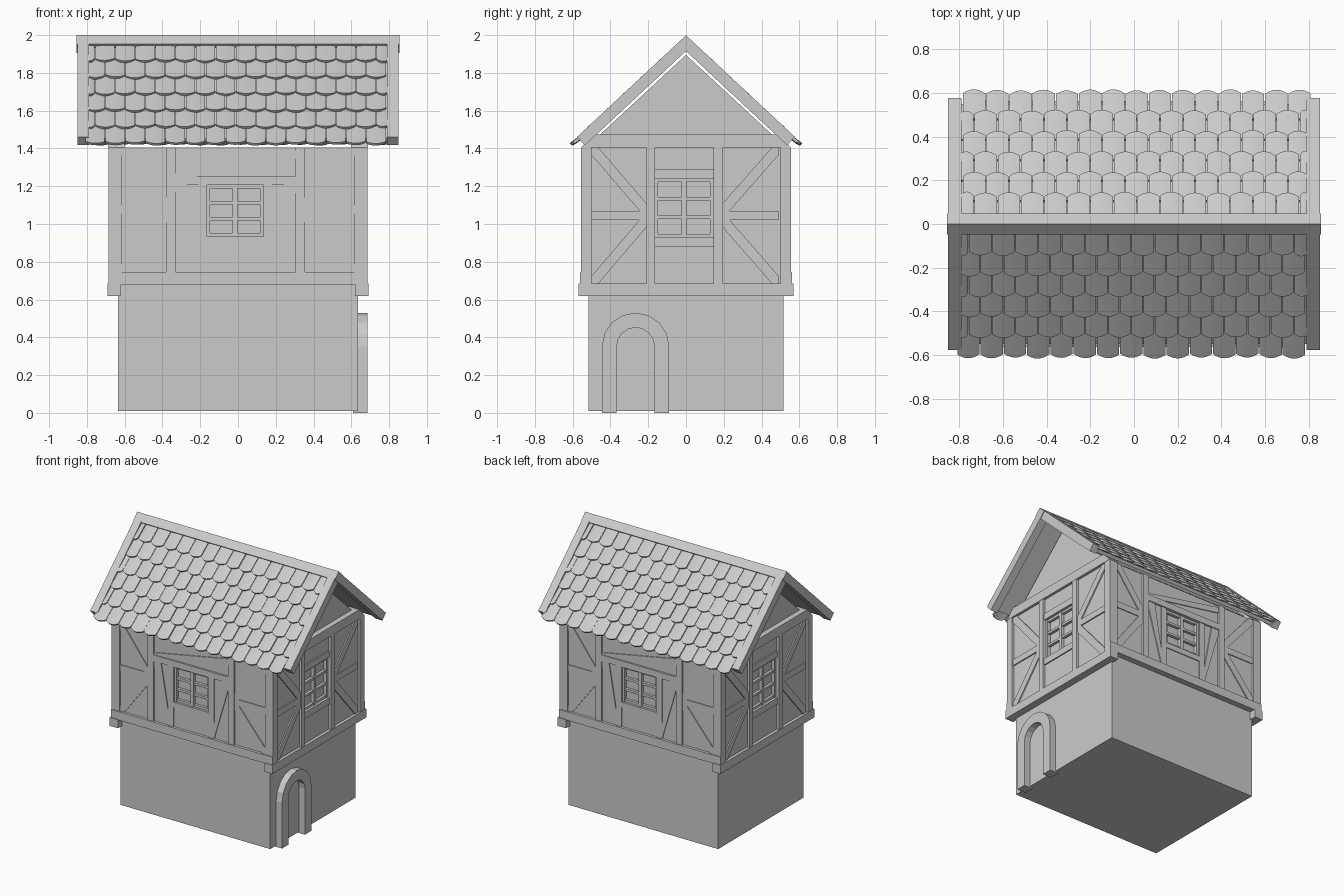
import bpy, bmesh, math, random

if "Cube" in bpy.data.objects:
    bpy.data.objects.remove(bpy.data.objects["Cube"])
random.seed(3)


def make(name, bm):
    bmesh.ops.recalc_face_normals(bm, faces=bm.faces[:])
    me = bpy.data.meshes.new(name)
    bm.to_mesh(me)
    bm.free()
    ob = bpy.data.objects.new(name, me)
    bpy.context.collection.objects.link(ob)
    return ob


def prism(bm, a, b):
    """closed solid between two matching outlines"""
    va, vb = [bm.verts.new(p) for p in a], [bm.verts.new(p) for p in b]
    bm.faces.new(va)
    bm.faces.new(vb[::-1])
    n = len(va)
    for i in range(n):
        j = (i + 1) % n
        bm.faces.new((va[i], vb[i], vb[j], va[j]))


def extrude_x(name, pts, x0, x1):
    bm = bmesh.new()
    prism(bm, [(x0, y, z) for y, z in pts], [(x1, y, z) for y, z in pts])
    return make(name, bm)


def box(name, x, y, z):
    return extrude_x(name, [(y[0], z[0]), (y[1], z[0]), (y[1], z[1]), (y[0], z[1])], *x)


def turned(ob, name):
    """copy on the opposite side of the house"""
    c = ob.copy()
    c.name = name
    c.rotation_euler.z = math.pi
    bpy.context.collection.objects.link(c)
    return c


class Wall:
    """collects flat wall pieces drawn in (u, v) with outward depth d"""
    def __init__(self, front):
        self.front, self.bm = front, bmesh.new()

    def at(self, u, v, d):
        return (u, -d, v) if self.front else (d, u, v)

    def poly(self, pts, d0, d1):
        prism(self.bm, [self.at(u, v, d0) for u, v in pts], [self.at(u, v, d1) for u, v in pts])

    def rect(self, u0, u1, v0, v1, d0, d1):
        self.poly([(u0, v0), (u1, v0), (u1, v1), (u0, v1)], d0, d1)

    def brace(self, a, b, d0, d1, p=.036, q=.04):
        su, sv = math.copysign(p, b[0] - a[0]), math.copysign(q, b[1] - a[1])
        self.poly([a, (a[0] + su, a[1]), (b[0], b[1] - sv), b, (b[0] - su, b[1]), (a[0], a[1] + sv)], d0, d1)

    def infill(self, U, V, w, d0, d1):
        self.rect(U[0], w[0], *V, d0, d1)
        self.rect(w[1], U[1], *V, d0, d1)
        self.rect(w[0], w[1], V[0], w[2], d0, d1)
        self.rect(w[0], w[1], w[3], V[1], d0, d1)

    def window(self, w, d0, d1):
        u0, u1, v0, v1 = w
        t, m = .018, (u0 + u1) / 2
        for a, b in ((u0, u0 + t), (m - t / 2 - .004, m + t / 2 + .004), (u1 - t, u1)):
            self.rect(a, b, v0, v1, d0, d1)
        for k in range(4):
            c = v0 + t / 2 + k * (v1 - v0 - t) / 3
            self.rect(u0, u1, c - t / 2, c + t / 2, d0, d1 - .004)

    def done(self, name, opposite):
        turned(make(name, self.bm), opposite)


# ground floor and upper core
box("ground_floor", (-.635, .635), (-.517, .517), (.01, .685))
box("upper_core", (-.635, .635), (-.51, .51), (.68, 1.405))

# arched door surround on the right side
cy, cz, N = -.267, .352, 8
arc = lambda r: [(cy - r * math.cos(math.pi * i / N), cz + r * math.sin(math.pi * i / N)) for i in range(N + 1)]
outer = [(cy - .178, 0)] + arc(.178) + [(cy + .178, 0)]
inner = [(cy - .1, 0)] + arc(.1) + [(cy + .1, 0)]
bm = bmesh.new()
L = [[bm.verts.new((x, y, z)) for y, z in o] for x in (.61, .685) for o in (outer, inner)]
for i in range(len(outer) - 1):
    for a, b in ((0, 1), (2, 3), (0, 2), (1, 3)):
        bm.faces.new((L[a][i], L[a][i + 1], L[b][i + 1], L[b][i]))
for i in (0, -1):
    bm.faces.new((L[0][i], L[1][i], L[3][i], L[2][i]))
make("door_arch", bm)

# front wall
win = (-.165, .135, .935, 1.207)
w = Wall(True)
w.infill((-.66, .66), (.7, 1.405), win, .5, .541)
w.done("front_infill", "back_infill")
w = Wall(True)
w.window(win, .5, .535)
w.done("front_window", "back_window")
w = Wall(True)
D, B = (.5, .555), (.5, .548)
w.rect(-.685, .685, .68, .745, .5, .562)
for a, b in ((-.685, -.617), (.617, .685), (-.38, -.33), (.305, .355)):
    w.rect(a, b, .745, 1.405, *D)
for a, b in ((-.617, -.38), (.617, .355)):
    w.rect(min(a, b), max(a, b), 1.052, 1.1, *B)
    w.brace((a, 1.405), (b, 1.1), *B)
    w.brace((a, .745), (b, 1.052), *B)
w.rect(-.33, .305, 1.207, 1.255, *D)
w.poly([(-.33, 1.255), (-.22, 1.255), (.305, 1.345), (.305, 1.39), (-.33, 1.27)], *B)
w.rect(-.21, -.165, .745, 1.207, *B)
w.rect(.135, .18, .745, 1.207, *B)
w.rect(-.165, .135, .895, .935, *B)
w.poly([(-.33, 1.207), (-.27, 1.207), (-.21, .86), (-.21, .745), (-.33, 1.17)], *B)
w.poly([(.305, 1.207), (.245, 1.207), (.18, .86), (.18, .745), (.305, 1.17)], *B)
w.done("front_timbers", "back_timbers")

# right wall
win = (-.165, .145, .93, 1.24)
w = Wall(False)
w.infill((-.53, .53), (.685, 1.405), win, .62, .667)
w.done("right_infill", "left_infill")
w = Wall(False)
w.window(win, .62, .66)
w.done("right_window", "left_window")
w = Wall(False)
D, B = (.62, .685), (.62, .676)
w.rect(-.568, .568, .62, .685, .62, .69)
for a, b in ((-.21, -.165), (.145, .195)):
    w.rect(a, b, .685, 1.405, *D)
for v in (.88, 1.24):
    w.rect(-.165, .145, v, v + .05, *B)
for a, b in ((-.5, -.21), (.49, .195)):
    w.rect(min(a, b), max(a, b), 1.022, 1.07, *B)
    w.brace((a, 1.405), (b, 1.07), *B)
    w.brace((a, .685), (b, 1.022), *B)
w.poly([(-.555, 1.405), (.555, 1.405), (.49, 1.475), (-.49, 1.475)], .6, .687)
w.done("right_timbers", "left_timbers")

# gable wall filling both ends
extrude_x("gable", [(-.47, 1.46), (.47, 1.46), (0, 1.895)], -.645, .645)

# roof: s runs down the front slope, n is height over the outer line
A, TOP = math.radians(43), 1.999
ca, sa = math.cos(A), math.sin(A)


def slope(x, s, n):
    return (x, -(s * ca + n * sa), TOP - s * sa + n * ca)


def slab(name, x0, x1, s1, n0, n1):
    k = math.tan(A)
    o = [(-n1 * k * 1.0, n1), (s1, n1), (s1, n0), (-n0 * k * 1.0, n0)]
    bm = bmesh.new()
    prism(bm, [slope(x0, s, n) for s, n in o], [slope(x1, s, n) for s, n in o])
    return make(name, bm)


turned(slab("front_roof_board", -.8, .8, .775, -.05, -.026), "back_roof_board")
for side, x in (("left", -.85), ("right", .79)):
    turned(slab(f"front_barge_{side}", x, x + .06, .788, -.061, 0), f"back_barge_{side}")

# overlapping rounded tiles
bm = bmesh.new()
P, S, TH = .1063, 6, .015
for r in range(6):
    tip = .838 - .128 * r
    start = -.81 - (P / 2 if r % 2 else 0)
    for c in range(15 + r % 2):
        x0, x1 = start + c * P + .002, start + (c + 1) * P - .002
        if r:
            x0, x1 = max(x0, -.8), min(x1, .8)
        tilt, slip = random.uniform(-.003, .003), random.uniform(-.004, .004)
        g = []
        for i in range(S + 1):
            t = 2 * i / S - 1
            x = x0 + (x1 - x0) * i / S
            up = .005 * (1 - t * t) + tilt * t
            low = tip + slip - .02 * t * t
            g.append([bm.verts.new(slope(x, *p)) for p in (
                (tip - .165, -.02 + up), (low, -.004 + up),
                (low, -.004 - TH + up), (tip - .165, -.02 - TH + up))])
        for a, b in zip(g, g[1:]):
            for k in range(4):
                bm.faces.new((a[k], b[k], b[(k + 1) % 4], a[(k + 1) % 4]))
        bm.faces.new(g[0])
        bm.faces.new(g[-1])
tiles = make("front_roof_tiles", bm)
bpy.context.view_layer.objects.active = tiles
tiles.select_set(True)
bpy.ops.object.shade_smooth_by_angle(angle=math.radians(35))
turned(tiles, "back_roof_tiles")

# diamond ridge beam
h, m = .047, 1.953
extrude_x("ridge_beam", [(0, m + h), (h, m), (0, m - h), (-h, m)], -.855, .855)
